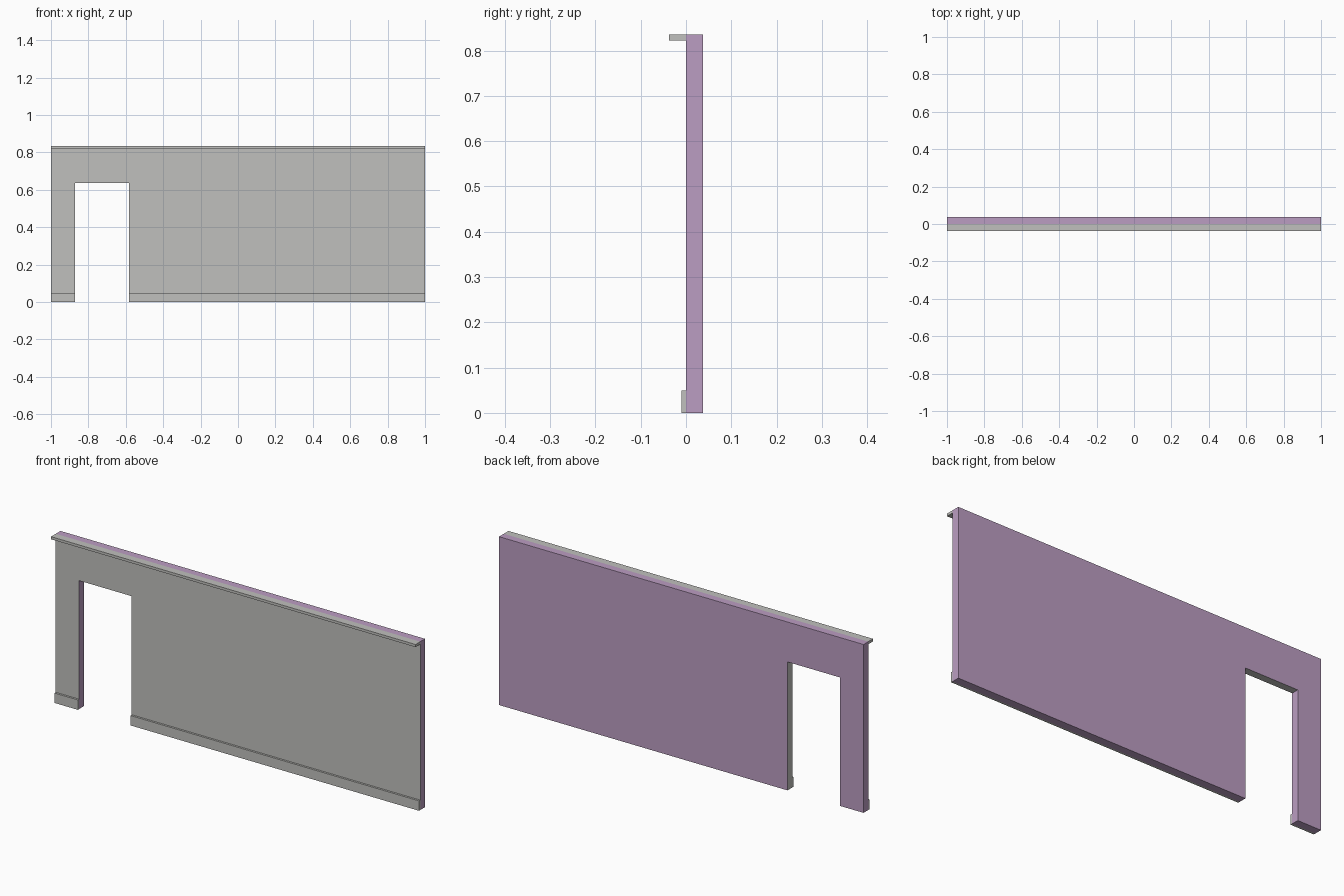
import bpy, bmesh

if "Cube" in bpy.data.objects:
    bpy.data.objects.remove(bpy.data.objects["Cube"])

TOP = 0.835                     # wall height
FRONT, BACK = 0.0, 0.037        # wall thickness in y
DOOR_L, DOOR_R, DOOR_TOP = -0.872, -0.583, 0.637


def material(name, rgb):
    m = bpy.data.materials.new(name)
    m.diffuse_color = (*rgb, 1)
    m.use_nodes = True
    m.node_tree.nodes["Principled BSDF"].inputs["Base Color"].default_value = m.diffuse_color
    return m


grey = material("warm_grey", (0.53, 0.53, 0.51))
purple = material("dusty_purple", (0.50, 0.34, 0.54))


def extrude_profile(name, outline, y0, y1, mats):
    """Extrude an x-z outline from y0 back to y1."""
    bm = bmesh.new()
    face = bm.faces.new([bm.verts.new((x, y0, z)) for x, z in outline])
    out = bmesh.ops.extrude_face_region(bm, geom=[face], use_keep_orig=True)
    verts = [v for v in out["geom"] if isinstance(v, bmesh.types.BMVert)]
    bmesh.ops.translate(bm, verts=verts, vec=(0, y1 - y0, 0))
    bmesh.ops.recalc_face_normals(bm, faces=bm.faces)
    me = bpy.data.meshes.new(name)
    bm.to_mesh(me)
    bm.free()
    for m in mats:
        me.materials.append(m)
    ob = bpy.data.objects.new(name, me)
    bpy.context.collection.objects.link(ob)
    return ob


def box(name, x0, x1, y0, y1, z0, z1):
    return extrude_profile(name, [(x0, z0), (x1, z0), (x1, z1), (x0, z1)],
                           y0, y1, [grey])


# Wall with a doorway notch
wall = extrude_profile("wall", [
    (-1, 0), (DOOR_L, 0), (DOOR_L, DOOR_TOP), (DOOR_R, DOOR_TOP),
    (DOOR_R, 0), (1, 0), (1, TOP), (-1, TOP)], FRONT, BACK, [purple, grey])

# Grey on the front, the door's underside and its right jamb
for p in wall.data.polygons:
    n, c = p.normal, p.center
    front = n.y < -0.5
    lintel = n.z < -0.5 and c.z > 0.1
    right_jamb = n.x < -0.5 and c.x > -0.9
    p.material_index = 1 if front or lintel or right_jamb else 0

# Top ledge and the two baseboards
box("top_ledge", -1, 1, -0.037, FRONT, 0.822, TOP)
box("baseboard_left", -1, DOOR_L, -0.010, FRONT, 0, 0.049)
box("baseboard_right", DOOR_R, 1, -0.010, FRONT, 0, 0.049)
